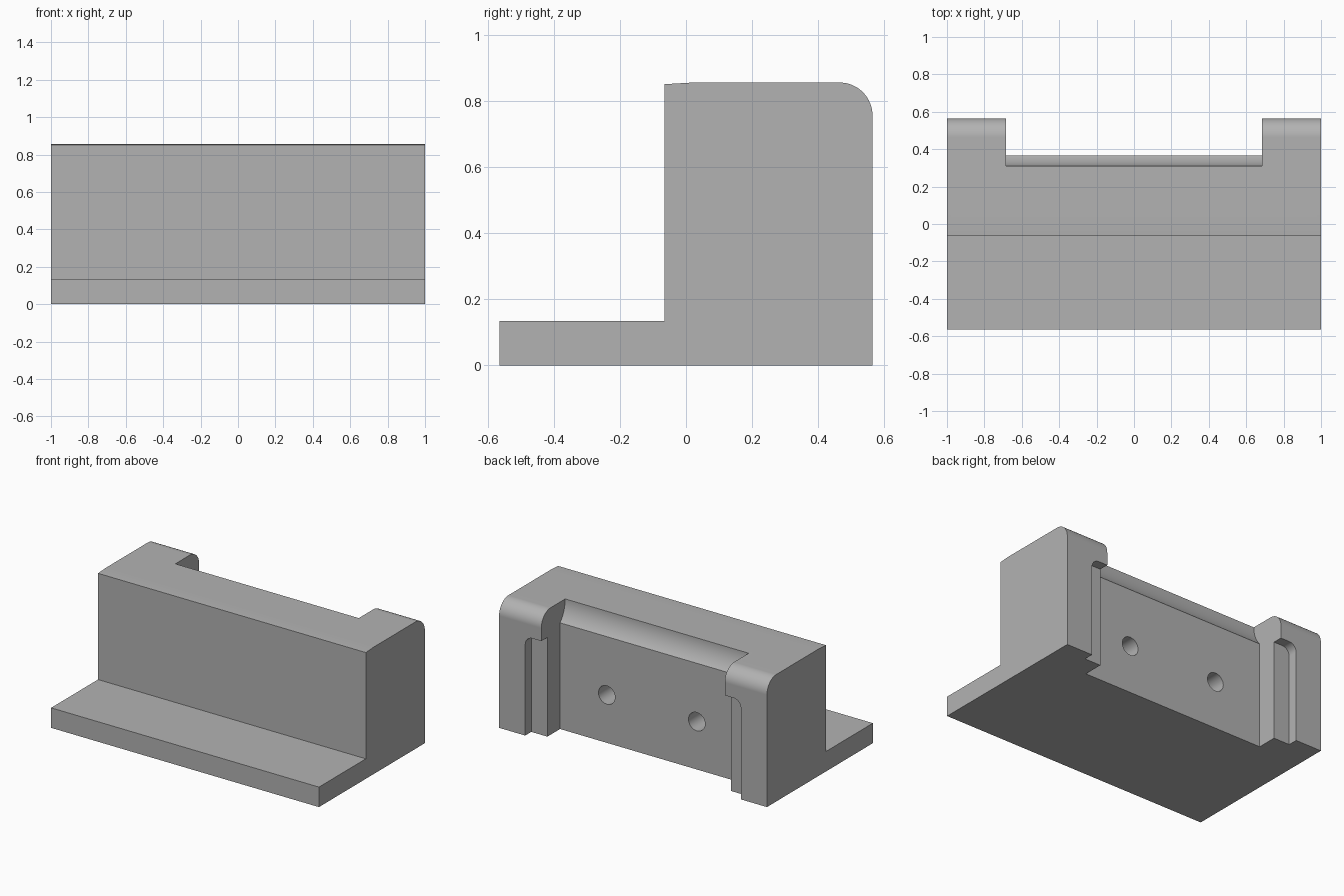
import bpy, bmesh, math
from mathutils import Vector

cube = bpy.data.objects.get("Cube")
if cube:
    bpy.data.objects.remove(cube, do_unlink=True)

grey = bpy.data.materials.new("plain grey")
grey.use_nodes = True
colour = (0.448, 0.448, 0.448, 1)
grey.diffuse_color = colour
grey.node_tree.nodes["Principled BSDF"].inputs["Base Color"].default_value = colour


def arc(cx, cy, r, start, end, steps=16):
    """Points on a circle, angles in degrees."""
    angles = [math.radians(start + (end - start) * i / steps) for i in range(steps + 1)]
    return [(cx + r * math.cos(a), cy + r * math.sin(a)) for a in angles]


def prism(name, points, place, low, high):
    """Extrude a closed 2D profile; place maps (u, v, depth) to a 3D point."""
    bm = bmesh.new()
    base = bm.faces.new([bm.verts.new(place(u, v, low)) for u, v in points])
    top = bmesh.ops.extrude_face_region(bm, geom=[base])["geom"]
    shift = Vector(place(0, 0, high)) - Vector(place(0, 0, low))
    bmesh.ops.translate(bm, vec=shift, verts=[g for g in top if isinstance(g, bmesh.types.BMVert)])
    bmesh.ops.recalc_face_normals(bm, faces=bm.faces)
    mesh = bpy.data.meshes.new(name)
    bm.to_mesh(mesh)
    bm.free()
    mesh.materials.append(grey)
    obj = bpy.data.objects.new(name, mesh)
    bpy.context.collection.objects.link(obj)
    return obj


def along_x(u, v, d):
    return (d, u, v)


def along_y(u, v, d):
    return (u, d, v)


def cut(target, cutter):
    cutter.hide_render = True
    mod = target.modifiers.new("cut", "BOOLEAN")
    mod.operation = "DIFFERENCE"
    mod.solver = "EXACT"
    mod.object = cutter
    bpy.context.view_layer.objects.active = target
    bpy.ops.object.modifier_apply(modifier=mod.name)
    bpy.data.objects.remove(cutter, do_unlink=True)


# Block with front foot plate and rounded back top edge
front, back, height, step = -0.565, 0.565, 0.857, -0.065
profile = [(front, 0), (back, 0)] + arc(back - 0.1, height - 0.1, 0.1, 0, 90)
profile += [(0.02, height), (step, 0.852), (step, 0.135), (front, 0.135)]
bracket = prism("bracket_block", profile, along_x, -1, 1)

# Wide back recess with a hollow cove along its top
cove_r = 0.206
cove = arc(0.31 + cove_r, height, cove_r, 222.9, 180)
recess = [(0.365, -0.1)] + cove + [(0.31, 1), (0.8, 1), (0.8, -0.1)]
cut(bracket, prism("recess_cutter", recess, along_x, -0.685, 0.685))

# Rebates with a rounded upper corner on the inner edge of each cheek
for side in (-1, 1):
    rebate = [(0.6, -0.1), (0.805, -0.1)] + arc(0.75, 0.615, 0.055, 0, 90, 10) + [(0.6, 0.67)]
    rebate = [(side * x, z) for x, z in rebate]
    cut(bracket, prism("rebate_cutter", rebate, along_y, 0.50, 0.8))

# Two blind screw holes in the recess wall
for x in (-0.336, 0.336):
    hole = arc(x, 0.323, 0.062, 0, 360, 32)[:-1]
    cut(bracket, prism("hole_cutter", hole, along_y, 0.1, 0.45))

# Smooth curved faces, crisp edges
bpy.ops.object.select_all(action="DESELECT")
bracket.select_set(True)
bpy.context.view_layer.objects.active = bracket
bpy.ops.object.shade_smooth_by_angle(angle=math.radians(25))
weighted = bracket.modifiers.new("even shading", "WEIGHTED_NORMAL")
weighted.keep_sharp = True
